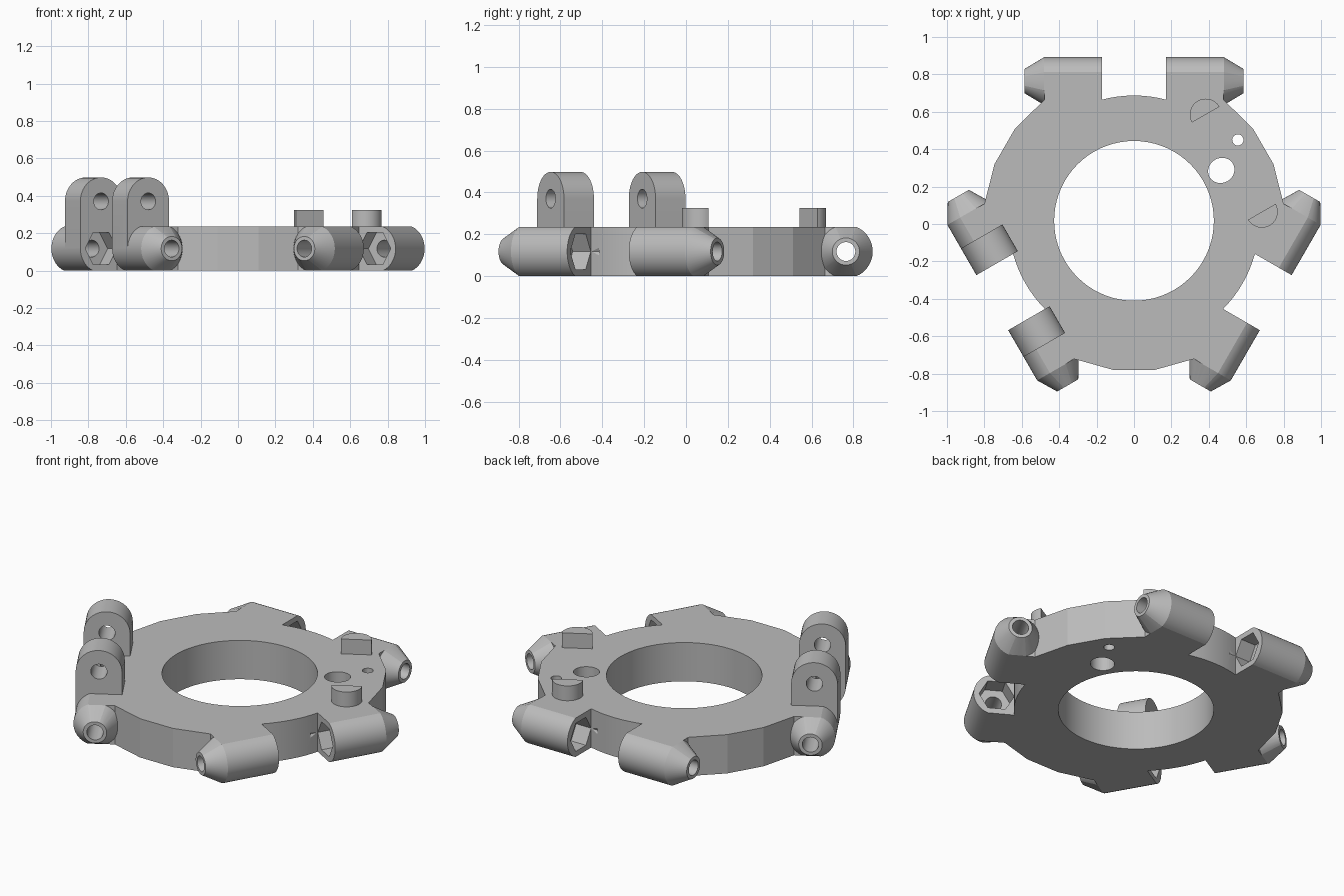
import bpy, bmesh
from math import sin, cos, pi, radians
from mathutils import Matrix, Vector

cube = bpy.data.objects.get("Cube")
if cube:
    bpy.data.objects.remove(cube)

H = 0.235          # plate thickness
LUG_Y = 0.747      # lug axis distance from the ring centre
LUG_R = 0.128
T0, T1, T2 = 0.17, 0.48, 0.585   # lug start, chamfer start, lug end

grey = bpy.data.materials.new("plain_grey")
grey.use_nodes = True
grey.diffuse_color = (0.5, 0.5, 0.5, 1)
grey.node_tree.nodes["Principled BSDF"].inputs["Base Color"].default_value = (0.5, 0.5, 0.5, 1)

CENTRE = Matrix.Translation((0, 0.017, 0))
# Turns a prism so that its length runs along x, at the lug axis
ALONG_X = Matrix(((0, 0, 1, 0), (1, 0, 0, LUG_Y), (0, 1, 0, H / 2), (0, 0, 0, 1)))


def frame(deg, side=1):
    """Local y points outward from the ring centre; side mirrors x."""
    return CENTRE @ Matrix.Rotation(radians(deg), 4, 'Z') @ Matrix.Diagonal((side, 1, 1, 1))


def arc(r, n, a0=0.0, a1=360.0, cx=0.0, cy=0.0):
    steps = n if a1 - a0 == 360 else n - 1
    angles = [radians(a0 + (a1 - a0) * i / steps) for i in range(n)]
    return [(cx + r * cos(a), cy + r * sin(a)) for a in angles]


def loft(name, rings, matrix):
    """Closed skin through rings of equal point count."""
    bm = bmesh.new()
    loops = [[bm.verts.new(p) for p in ring] for ring in rings]
    for a, b in zip(loops, loops[1:]):
        for i in range(len(a)):
            j = (i + 1) % len(a)
            bm.faces.new((a[i], a[j], b[j], b[i]))
    bm.faces.new(loops[0])
    bm.faces.new(loops[-1])
    bm.transform(matrix)
    bmesh.ops.recalc_face_normals(bm, faces=bm.faces)
    mesh = bpy.data.meshes.new(name)
    bm.to_mesh(mesh)
    bm.free()
    mesh.materials.append(grey)
    obj = bpy.data.objects.new(name, mesh)
    bpy.context.collection.objects.link(obj)
    return obj


def prism(name, outline, z0, z1, matrix):
    return loft(name, [[(x, y, z) for x, y in outline] for z in (z0, z1)], matrix)


# Plate outline: faceted outer arcs, lug bases and the notches between them
outline = []
for k in range(3):
    turn = Matrix.Rotation(radians(120 * k), 3, 'Z')
    local = arc(0.805, 4, 6.5, 53.5)
    local += [(T1, LUG_Y), (T0, LUG_Y)]
    local += arc(0.67, 9, 75.3, 104.7)
    local += [(-T0, LUG_Y), (-T1, LUG_Y)]
    outline += [tuple((turn @ Vector((x, y, 0))).xy) for x, y in local]
body = prism("ring_body", outline, 0, H, CENTRE)

added, cutters = [], []

# Six chamfered lugs, flattened to the plate thickness
for k in range(3):
    for side in (-1, 1):
        f = frame(120 * k, side)
        rings = []
        for t, r in ((T0, LUG_R), (T1, LUG_R), (T2, 0.065)):
            rings.append([(u, max(-H / 2, min(H / 2, v)), t) for u, v in arc(r, 48)])
        added.append(loft("lug", rings, f @ ALONG_X))
        cutters.append(prism("bolt_bore", arc(0.045, 32), 0.1, 0.7, f @ ALONG_X))
        cutters.append(prism("nut_socket", arc(0.098, 6), 0.12, 0.27, f @ ALONG_X))
        # Upright arched ears on the right pair
        if k == 1:
            rise = 0.37 - H / 2
            ear = arc(LUG_R, 25, 0, 180, 0, rise) + [(-LUG_R, 0), (LUG_R, 0)]
            added.append(prism("hinge_ear", ear, T0, 0.335, f @ ALONG_X))
            cutters.append(prism("ear_hole", arc(0.045, 32, cy=rise), 0.1, 0.5, f @ ALONG_X))

# Centre opening and the two holes between the pegs
cutters.append(prism("centre_opening", arc(0.427, 72), -1, 1, CENTRE))
peg_frame = frame(-60)
cutters.append(prism("large_hole", [(x * 0.92, y) for x, y in arc(0.072, 32, cy=0.539)],
                     -1, 1, peg_frame))
cutters.append(prism("small_hole", arc(0.03, 24, cx=-0.097, cy=0.697), -1, 1, peg_frame))

# Join and cut, then bake the result
for tools, operation in ((added, 'UNION'), (cutters, 'DIFFERENCE')):
    for tool in tools:
        mod = body.modifiers.new(tool.name, 'BOOLEAN')
        mod.object = tool
        mod.operation = operation
        mod.solver = 'EXACT'
bpy.context.view_layer.update()
graph = bpy.context.evaluated_depsgraph_get()
baked = bpy.data.meshes.new_from_object(body.evaluated_get(graph))
body.modifiers.clear()
body.data = baked
baked.name = "ring_body"
for tool in added + cutters:
    bpy.data.objects.remove(tool)

# Half-round stop pegs
pegs = []
for side, name in ((-1, "back_peg"), (1, "front_peg")):
    half = arc(0.085, 25, -90, 90, 0.30, 0.616)
    pegs.append(prism(name, half, H - 0.02, 0.325, frame(-60, side)))

# Smooth the round surfaces, keep the facets crisp
bpy.ops.object.select_all(action='DESELECT')
for obj in [body] + pegs:
    obj.select_set(True)
bpy.context.view_layer.objects.active = body
bpy.ops.object.shade_smooth_by_angle(angle=radians(12))
